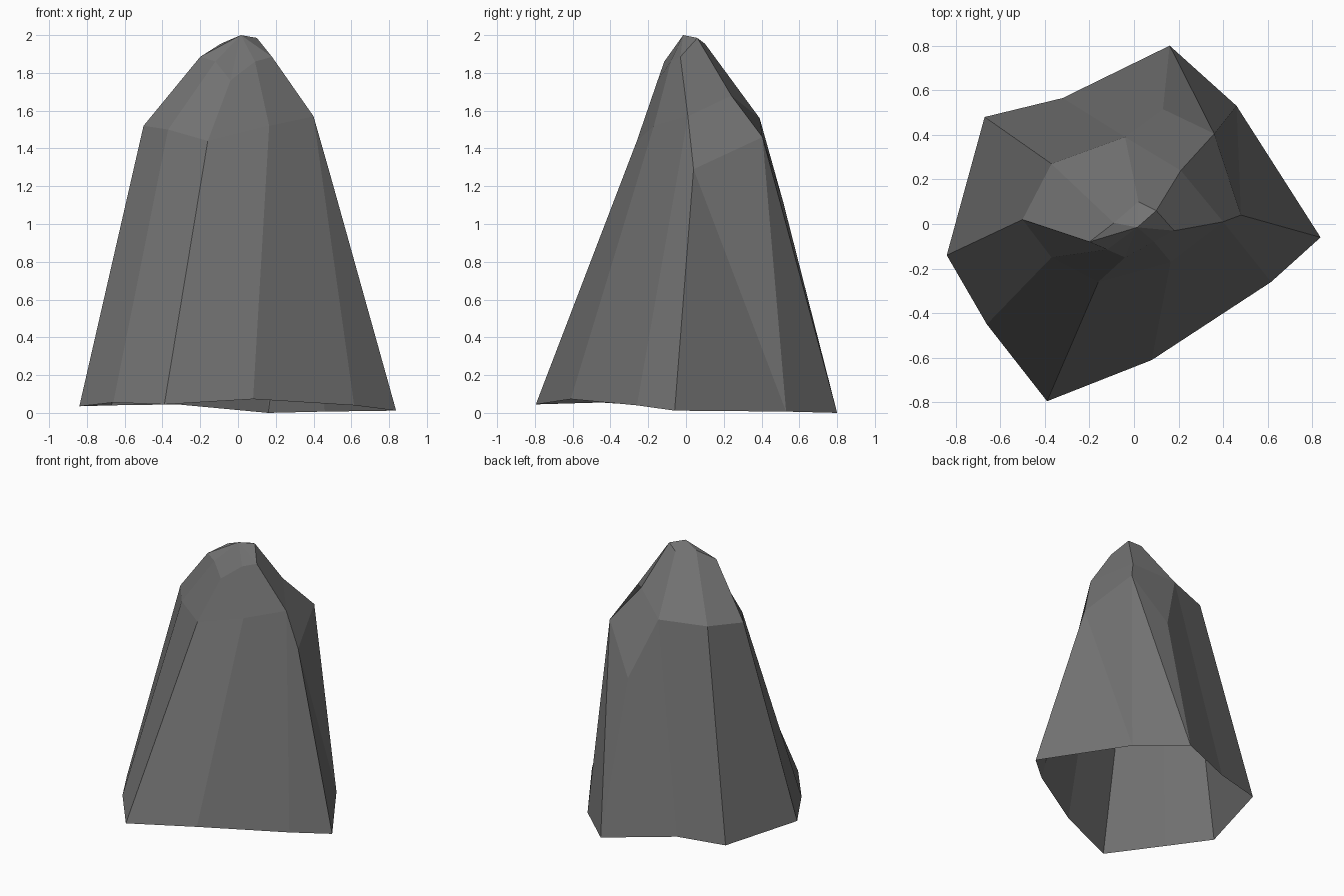
import bpy, bmesh

if "Cube" in bpy.data.objects:
    bpy.data.objects.remove(bpy.data.objects["Cube"])

# Rock cross-sections, counter-clockwise from the left
BASE = [(-.84, -.14, .035), (-.66, -.45, .055), (-.39, -.795, .045), (.08, -.61, .073),
        (.615, -.26, .04), (.837, -.06, .012), (.46, .53, .007), (.16, .80, 0),
        (-.32, .565, .045), (-.67, .48, .04)]
SHOULDER = [(-.50, .02, 1.52), (-.37, -.15, 1.50), (-.16, -.26, 1.44), (.165, -.17, 1.52),
            (.40, .01, 1.57), (.48, .04, 1.29), (.36, .405, 1.46), (.13, .515, 1.115),
            (-.04, .39, 1.56), (-.37, .27, 1.55)]
# Crown: left, three front corners, right, top right, back knuckle, back, back left
CROWN = [(-.20, -.08, 1.885), (-.12, -.115, 1.86), (-.04, -.15, 1.76), (.09, -.08, 1.86),
         (.18, -.03, 1.885), (.10, .06, 1.985), (.21, .24, 1.68),
         (.02, .10, 1.955), (-.09, .005, 1.955)]
PEAK = (.015, -.015, 2.0)

bm = bmesh.new()
base, shoulder, crown = [[bm.verts.new(p) for p in ring] for ring in (BASE, SHOULDER, CROWN)]
peak = bm.verts.new(PEAK)

# Sides (underside stays open); the two warped back panels are split along their crease
for i in range(10):
    a, b = base[i], base[(i + 1) % 10]
    c, d = shoulder[(i + 1) % 10], shoulder[i]
    if i == 5:
        bm.faces.new((a, b, d))
        bm.faces.new((b, c, d))
    elif i == 6:
        bm.faces.new((a, b, d))
        bm.faces.new((b, c, d))
    else:
        bm.faces.new((a, b, c, d))

# Upper slopes at the front and right
for i in range(4):
    bm.faces.new((shoulder[i], shoulder[i + 1], crown[i + 1], crown[i]))

# Upper slopes around the back knuckle
knuckle = crown[6]
bm.faces.new((shoulder[4], knuckle, crown[5], crown[4]))
bm.faces.new((*shoulder[4:7], knuckle))
bm.faces.new((*shoulder[6:9], knuckle))
bm.faces.new((knuckle, shoulder[8], crown[7], crown[5]))

# Upper slopes at the back left
bm.faces.new((shoulder[8], shoulder[9], crown[8], crown[7]))
bm.faces.new((shoulder[9], shoulder[0], crown[0], crown[8]))

# Cap: fan around the peak
rim = crown[:6] + crown[7:]
for a, b in zip(rim, rim[1:] + rim[:1]):
    bm.faces.new((a, b, peak))

mesh = bpy.data.meshes.new("rock")
bm.to_mesh(mesh)
bm.free()
rock = bpy.data.objects.new("rock", mesh)
bpy.context.collection.objects.link(rock)

stone = bpy.data.materials.new("grey stone")
stone.diffuse_color = (.17, .17, .17, 1)
stone.use_nodes = True
stone.node_tree.nodes["Principled BSDF"].inputs["Base Color"].default_value = stone.diffuse_color
mesh.materials.append(stone)
